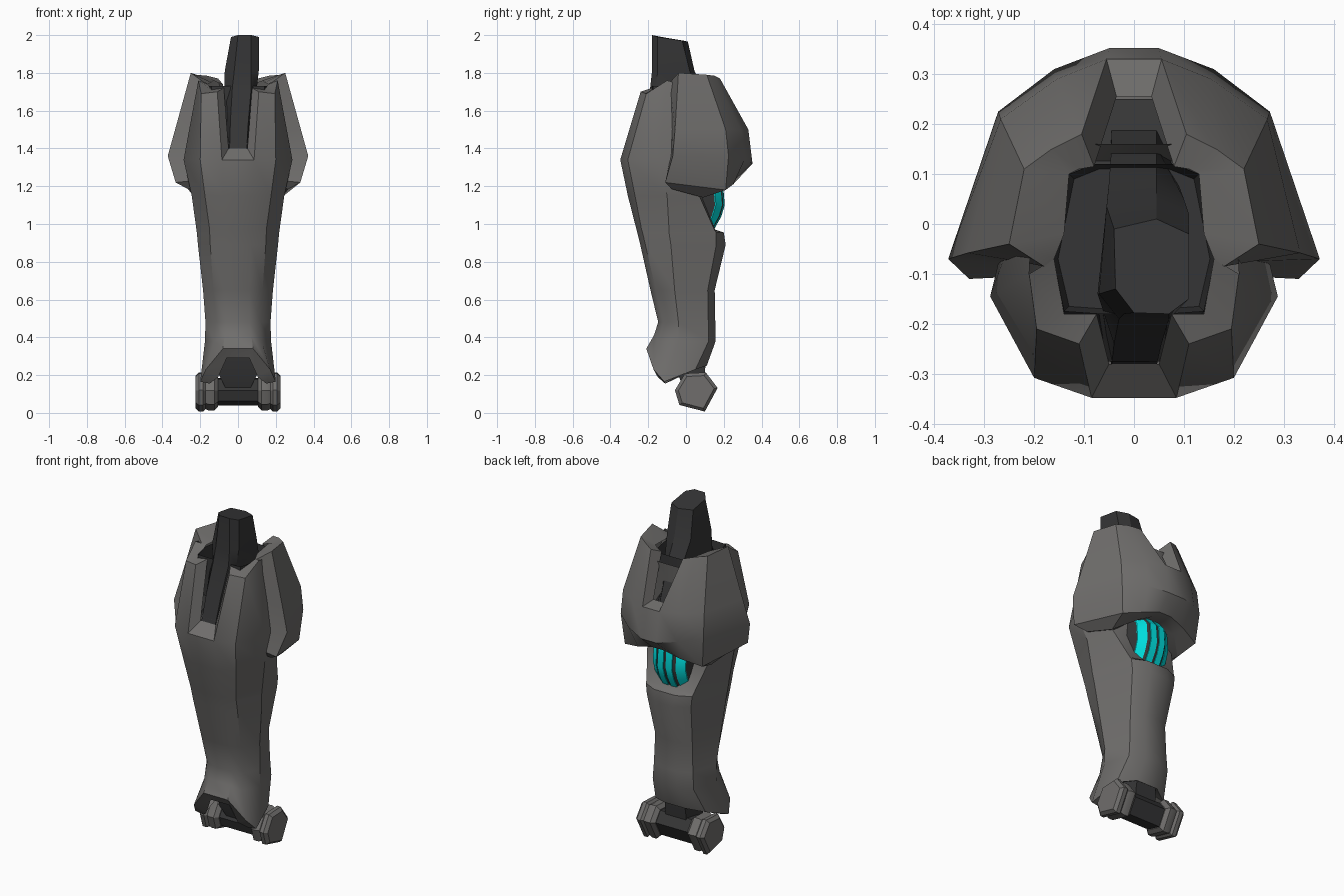
import bpy, bmesh, math


def material(name, rgb):
    m = bpy.data.materials.new(name)
    m.diffuse_color = (*rgb, 1)
    return m


GREY = material("armour grey", (0.16, 0.155, 0.15))
DARK = material("dark metal", (0.036, 0.036, 0.037))
TEAL = material("teal glow", (0.0, 0.75, 0.75))


def finish(name, bm, mat, angle=30):
    bmesh.ops.recalc_face_normals(bm, faces=bm.faces)
    me = bpy.data.meshes.new(name)
    bm.to_mesh(me)
    bm.free()
    ob = bpy.data.objects.new(name, me)
    bpy.context.collection.objects.link(ob)
    me.materials.append(mat)
    bpy.ops.object.select_all(action='DESELECT')
    ob.select_set(True)
    bpy.context.view_layer.objects.active = ob
    bpy.ops.object.shade_smooth_by_angle(angle=math.radians(angle))
    return ob


def loft(name, rings, mat, mirror=True, skip=lambda k, j, n: False, caps=(), angle=30):
    """Skin rings of points; half rings are mirrored over x first."""
    bm = bmesh.new()
    rows = []
    for r in rings:
        pts = list(r)
        if mirror:
            pts += [(-x, y, z) for x, y, z in reversed(pts)]
        rows.append([bm.verts.new(p) for p in pts])
    n = len(rows[0])
    for k in range(len(rows) - 1):
        for j in range(n):
            if not skip(k, j, n):
                i = (j + 1) % n
                bm.faces.new((rows[k][j], rows[k][i], rows[k + 1][i], rows[k + 1][j]))
    for c in caps:
        bm.faces.new(rows[c])
    return finish(name, bm, mat, angle)


def level(z, *pts):
    return [(x, y, z) for x, y in pts]


open_seam = lambda k, j, n: j == n - 1

# Shin shell, from the knee rim down to the flared ankle arch
shin = [
    [(.11, -.24, 1.70), (.195, -.21, 1.69), (.21, -.1, 1.76), (.2, .1, 1.7), (.1, .16, 1.7)],
    level(1.34, (.085, -.348), (.2, -.308), (.288, -.145), (.24, .05), (.12, .1)),
    level(1.15, (.08, -.308), (.175, -.27), (.245, -.1), (.205, .07), (.12, .08)),
    level(.97, (.07, -.262), (.15, -.235), (.22, -.09), (.155, .15), (.09, .155)),
    level(.955, (.07, -.258), (.15, -.23), (.218, -.09), (.152, .16), (.07, .2)),
    level(.89, (.07, -.242), (.147, -.215), (.212, -.08), (.145, .16), (.06, .21)),
    level(.65, (.06, -.188), (.13, -.16), (.185, -.06), (.122, .115), (.05, .152)),
    level(.48, (.06, -.147), (.12, -.12), (.172, -.04), (.128, .118), (.05, .155)),
    [(.07, -.17, .41), (.125, -.14, .38), (.175, -.04, .38), (.135, .12, .38), (.05, .157, .38)],
    [(.08, -.21, .34), (.17, -.172, .23), (.2, -.115, .165), (.165, .05, .23), (.07, .11, .25)],
    [(.06, -.17, .29), (.105, -.15, .19), (.15, -.11, .155), (.12, .04, .25), (.05, .08, .27)],
]
loft("shin_shell", shin, GREY, skip=lambda k, j, n: k == 0 and j == n - 1, angle=36)

# Thick edges of the front slot and of the knee rim
loft("shin_slot_edge", [[shin[0][0], shin[1][0]], [(.075, -.18, 1.72), (.05, -.28, 1.4)]],
     GREY, skip=open_seam)
loft("shin_rim", [shin[0][:3], [(.075, -.18, 1.72), (.14, -.18, 1.71), (.16, -.07, 1.74)]],
     GREY, skip=lambda k, j, n: j in (2, n - 1))

# Calf armour wrapping the sides and the back
calf = [
    [(.18, -.085, 1.75), (.25, -.04, 1.8), (.22, .11, 1.79), (.165, .15, 1.785), (.105, .18, 1.77)],
    level(1.5, (.23, -.075), (.333, -.058), (.267, .21), (.155, .29), (.055, .33)),
    [(.25, -.08, 1.36), (.372, -.07, 1.36), (.272, .225, 1.36), (.16, .31, 1.34), (.05, .352, 1.32)],
    [(.23, -.105, 1.23), (.33, -.11, 1.22), (.255, .21, 1.18), (.14, .25, 1.21), (.04, .265, 1.24)],
    [(.21, -.08, 1.2), (.265, -.075, 1.185), (.23, .09, 1.14), (.12, .19, 1.2), (.04, .2, 1.24)],
    [(.18, -.05, 1.22), (.2, -.04, 1.2), (.18, .06, 1.17), (.1, .1, 1.24), (.04, .1, 1.26)],
]
loft("calf_armour", calf, GREY,
     skip=lambda k, j, n: j == n - 1 or (k == 0 and j == n // 2 - 1))
loft("calf_slot_edge", [[calf[0][4], calf[1][4]], [(.08, .115, 1.74), (.035, .255, 1.52)]],
     GREY, skip=open_seam)
loft("calf_rim", [calf[0], [(.16, -.07, 1.74), (.14, -.02, 1.75), (.13, .1, 1.76),
                            (.11, .11, 1.75), (.08, .115, 1.74)]],
     GREY, skip=lambda k, j, n: j in (n // 2 - 1, n - 1))

# Dark core: a cup lining the inside of the shells
loft("knee_core", [
    level(1.42, (.055, -.275), (.14, -.18), (.17, -.07), (.14, .1), (.042, .25)),
    level(1.5, (.07, -.18), (.14, -.175), (.165, -.07), (.13, .1), (.08, .12)),
    level(1.73, (.07, -.18), (.14, -.175), (.162, -.07), (.13, .1), (.08, .12)),
    level(1.62, (.06, -.17), (.13, -.165), (.152, -.07), (.12, .09), (.07, .11)),
], DARK, caps=(0, -1))

# Leaning strut that rises out of the knee between the slots
loft("knee_strut", [
    level(1.38, (-.045, .215), (.045, .215), (.07, .1), (.055, -.2), (.045, -.285), (-.045, -.285), (-.06, -.2)),
    level(1.55, (-.045, .155), (.045, .155), (.085, .09), (.08, -.16), (.055, -.24), (-.04, -.24), (-.065, -.16)),
    level(1.72, (-.05, .085), (.045, .09), (.1, .05), (.1, -.16), (.07, -.19), (-.03, -.19), (-.073, -.14)),
    level(1.81, (-.055, .035), (.045, .045), (.11, .02), (.11, -.15), (.07, -.18), (-.02, -.18), (-.07, -.14)),
    [(-.04, -.01, 1.97), (.045, .01, 1.965), (.11, -.02, 1.97), (.11, -.15, 1.99),
     (.07, -.18, 2.0), (0, -.178, 2.0), (-.037, -.13, 1.99)],
], DARK, mirror=False, caps=(0, -1))

# Calf vent: dark housing with four glowing slats wrapped round a curve
vent = [(.14, 1.27), (.197, 1.2), (.205, 1.1), (.187, 1.04), (.145, .965)]


def bulge(x):
    return -.75 * max(0, abs(x) - .045)


loft("vent_housing", [[(.125, .04, z), (.107, y + bulge(.107) - .005, z), (.045, y - .005, z)]
                      for y, z in vent], DARK, caps=(0, -1))
for i, (x0, x1) in enumerate([(-.107, -.064), (-.048, -.008), (.008, .048), (.064, .107)]):
    loft(f"vent_slat_{i + 1}",
         [[(x0, y + bulge(x0) - .008, z), (x0, y + bulge(x0), z),
           (x1, y + bulge(x1), z), (x1, y + bulge(x1) - .008, z)] for y, z in vent],
         TEAL, mirror=False, caps=(0, -1))

# Ankle post between the shin and the axle
loft("ankle_post", [
    level(.12, (.06, -.01), (.06, .09)),
    level(.2, (.1, -.04), (.07, .1)),
    level(.3, (.07, -.06), (.06, .105)),
    level(.42, (.07, -.08), (.06, .11)),
], DARK, caps=(0, -1))
loft("ankle_ceiling", [
    [(.07, -.16, .3), (.14, -.1, .22), (.12, .05, .26), (.05, .09, .28)],
    level(.36, (.06, -.1), (.1, -.06), (.1, .05), (.05, .09)),
], DARK, caps=(-1,))


# Ankle axle with stepped six-sided hubs
def hexagon(x, r):
    return [(x, .055 + r * math.cos(a), .112 + r * math.sin(a))
            for a in map(math.radians, (10, 64, 122, 176, 218, 293))]


loft("ankle_axle", [hexagon(-.13, .08), hexagon(.13, .08)], DARK, mirror=False, caps=(0, -1))
hub = [(.105, .085), (.125, .108), (.155, .108), (.172, .1), (.184, .114), (.207, .114), (.224, .095)]
for side, s in (("left", -1), ("right", 1)):
    loft(f"ankle_hub_{side}", [hexagon(s * x, r) for x, r in hub], GREY,
         mirror=False, caps=(0, -1))
